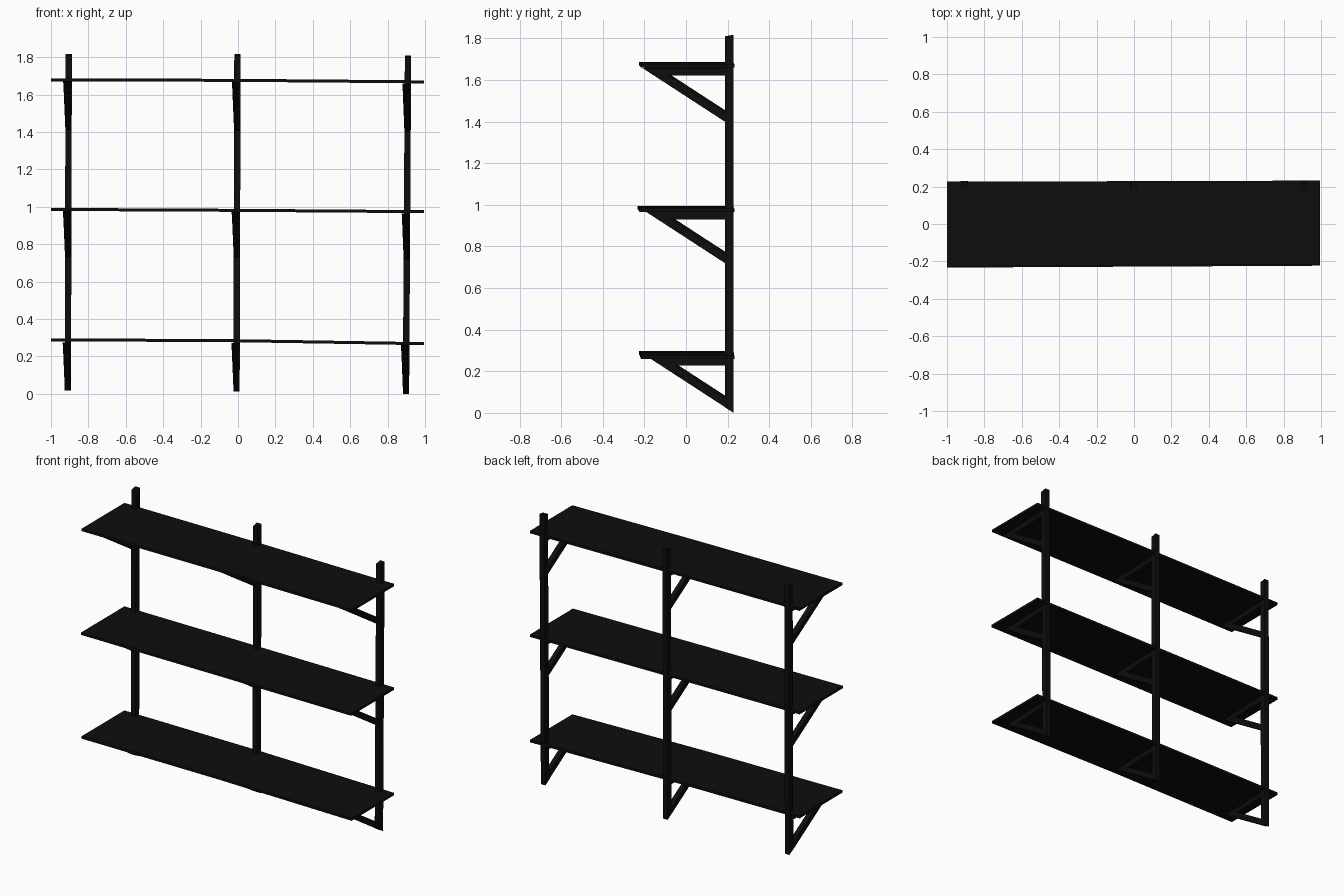
import bpy, bmesh

if "Cube" in bpy.data.objects:
    bpy.data.objects.remove(bpy.data.objects["Cube"])

mat = bpy.data.materials.new("black_paint")
mat.diffuse_color = (0.004, 0.004, 0.004, 1)
mat.use_nodes = True
mat.node_tree.nodes["Principled BSDF"].inputs["Base Color"].default_value = mat.diffuse_color

SLOPE = 0.65           # fall of the diagonal braces
POST_FRONT, POST_BACK = 0.188, 0.229


def loft(name, rings):
    """Closed solid through matching four-cornered sections."""
    bm = bmesh.new()
    loops = [[bm.verts.new(p) for p in ring] for ring in rings]
    for a, b in zip(loops, loops[1:]):
        for i in range(len(a)):
            j = (i + 1) % len(a)
            bm.faces.new((a[i], a[j], b[j], b[i]))
    bm.faces.new(loops[0])
    bm.faces.new(loops[-1])
    bmesh.ops.recalc_face_normals(bm, faces=bm.faces)
    me = bpy.data.meshes.new(name)
    bm.to_mesh(me)
    bm.free()
    ob = bpy.data.objects.new(name, me)
    me.materials.append(mat)
    bpy.context.collection.objects.link(ob)
    return ob


def prism(name, profile, x_at, width):
    """Side profile (y, z) given a thickness in x, leaning along x_at(y, z)."""
    loft(name, [[(x_at(y, z) + s * width / 2, y, z) for y, z in profile] for s in (-1, 1)])


# Uprights: side, x at foot, x at top, foot height, top height
posts = [("left", -0.910, -0.905, 0.018, 1.818),
         ("middle", -0.008, -0.003, 0.012, 1.816),
         ("right", 0.898, 0.909, 0.0, 1.808)]
# Brackets: level, underside of arm, drop of brace at the post
brackets = [("lower", 0.228, 0.202), ("centre", 0.930, 0.212), ("upper", 1.623, 0.225)]

for side, x0, x1, foot, top in posts:
    def lean(y, z):
        return x0 + (x1 - x0) * z / 1.8

    def skew(y, z):
        return lean(y, z) - 0.012 * (0.2 - y) / 0.4

    prism(f"{side}_post", [(POST_FRONT, foot + 0.026), (POST_BACK, foot),
                           (POST_BACK, top), (POST_FRONT, top - 0.008)], lean, 0.034)

    for level, arm_z, drop in brackets:
        b = arm_z + foot * 0.7
        t = b + 0.035

        def low(y):
            return b - drop + SLOPE * (0.19 - y)

        tip = 0.19 - (drop + 0.035) / SLOPE
        # Horizontal arm under the shelf, mitred at the front
        prism(f"{side}_{level}_arm", [(tip + 0.054, b), (0.2, b), (0.2, t), (tip, t)],
              skew, 0.034)
        # Diagonal brace
        prism(f"{side}_{level}_brace", [(tip, t), (0.2, low(0.2)),
                                        (0.2, low(0.2) + 0.043), (tip + 0.066, t)],
              skew, 0.033)

# Shelves: level, mid-plane height at left end, middle and right end, front shift
shelves = [("lower", (0.289, 0.284, 0.268), 0.0),
           ("centre", (0.986, 0.981, 0.974), -0.006),
           ("upper", (1.679, 1.676, 1.668), 0.0)]
for level, heights, shift in shelves:
    rings = []
    for x, z, front, back in zip((-1.0, 0.0, 0.994), heights,
                                 (-0.227, -0.222, -0.217), (0.226, 0.229, 0.232)):
        f, h = front + shift, 0.008
        rings.append([(x, f, z - h), (x, back, z - h), (x, back, z + h), (x, f, z + h)])
    loft(f"{level}_shelf", rings)
